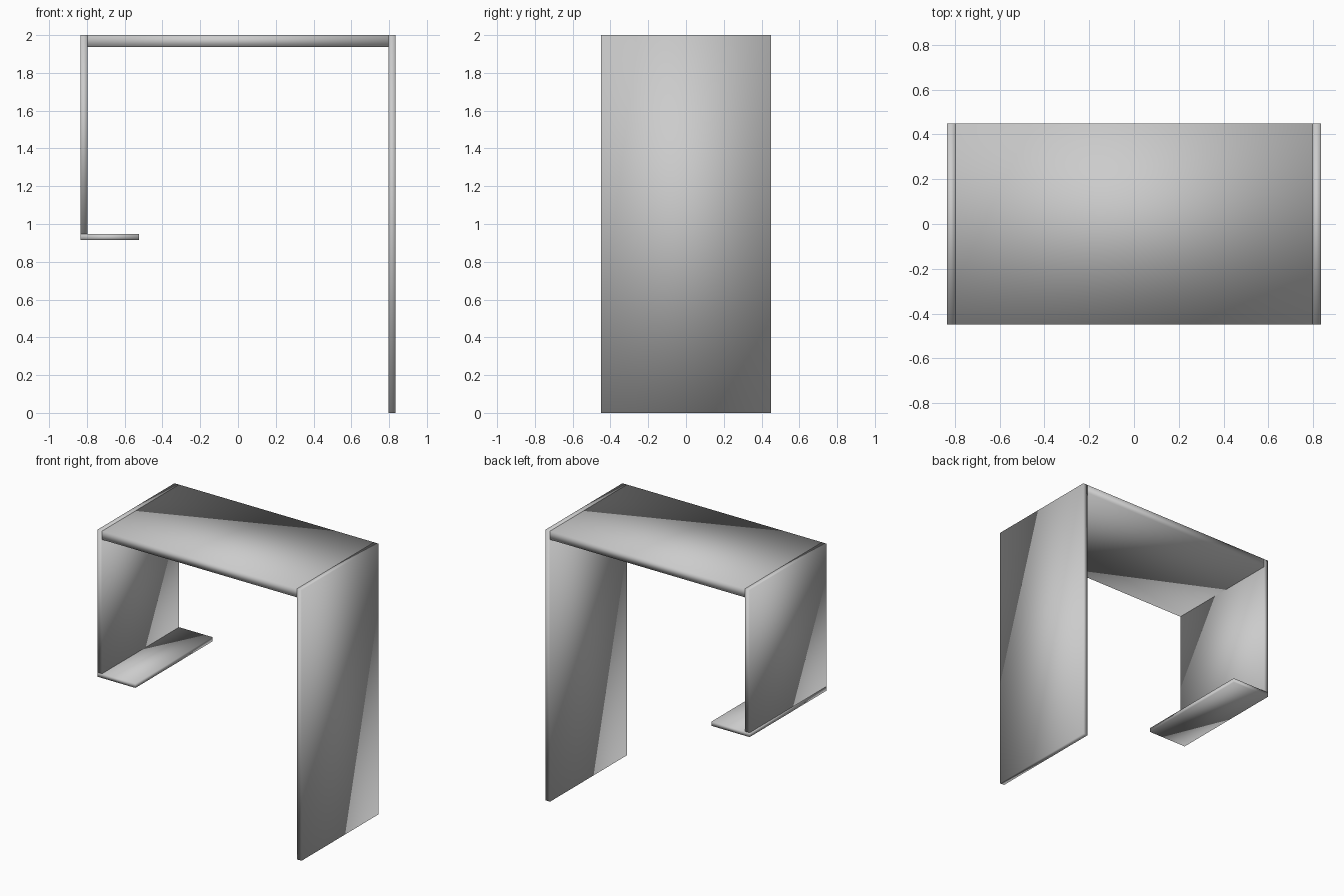
import bpy
import bmesh

if "Cube" in bpy.data.objects:
    bpy.data.objects.remove(bpy.data.objects["Cube"])

DEPTH = 0.45  # half depth, shared by every panel

grey = bpy.data.materials.new("plain grey")
grey.diffuse_color = (0.6, 0.6, 0.6, 1.0)
grey.use_nodes = True
grey.node_tree.nodes["Principled BSDF"].inputs["Base Color"].default_value = grey.diffuse_color


def panel(name, x0, x1, z0, z1):
    """Softly shaded box spanning the full depth."""
    bm = bmesh.new()
    bmesh.ops.create_cube(bm, size=1.0)
    for v in bm.verts:
        v.co.x = x1 if v.co.x > 0 else x0
        v.co.y = DEPTH if v.co.y > 0 else -DEPTH
        v.co.z = z1 if v.co.z > 0 else z0
    for f in bm.faces:
        f.smooth = True  # original blends normals across the box corners
    mesh = bpy.data.meshes.new(name)
    bm.to_mesh(mesh)
    bm.free()
    mesh.materials.append(grey)
    obj = bpy.data.objects.new(name, mesh)
    bpy.context.collection.objects.link(obj)
    return obj


# Thick top board between the two sides
panel("top_board", -0.797, 0.797, 1.937, 2.0)
# Full-height side on the right
panel("right_side_panel", 0.797, 0.835, 0.0, 2.0)
# Short side on the left, resting on a shelf that turns inward
panel("left_side_panel", -0.835, -0.797, 0.946, 2.0)
panel("left_shelf", -0.835, -0.524, 0.914, 0.946)
